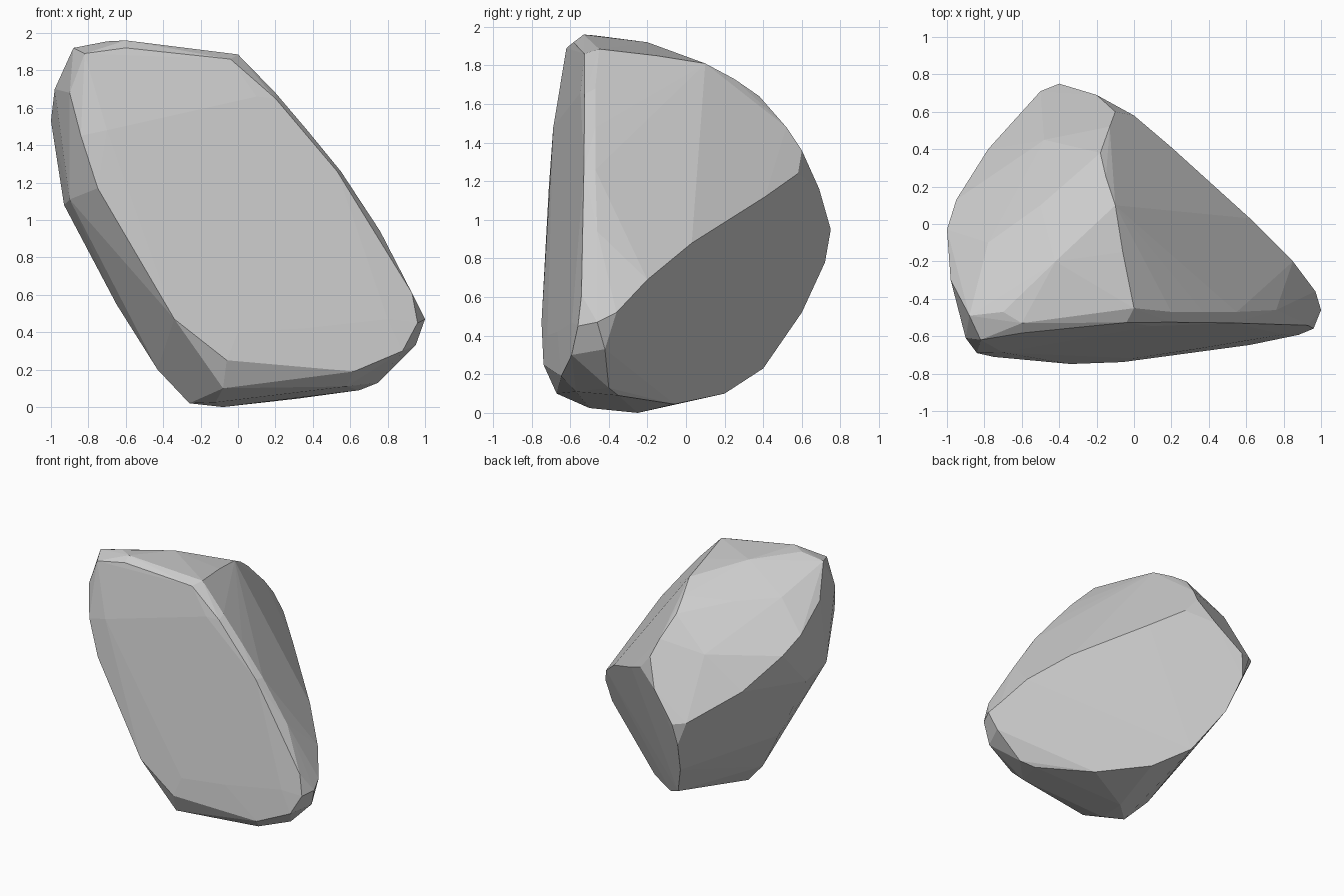
import bpy, bmesh, math


def front(x, z, bulge=0.0):
    """Point on the nearly flat front face of the boulder."""
    return (x, -0.7645 + 0.1474 * x + 0.1407 * z - bulge, z)


# outline and gentle bulge of the front face (x, z, bulge)
front_face = [front(*p) for p in [
    (-0.6, 1.92, 0.0), (-0.82, 1.89, 0.0), (-0.04, 1.86, 0.018),
    (0.2, 1.65, 0.022), (0.53, 1.26, 0.02), (0.93, 0.61, 0.0),
    (0.96, 0.45, 0.0), (0.88, 0.3, 0.0), (0.62, 0.19, 0.0),
    (0.3, 0.25, 0.0), (-0.06, 0.25, 0.0), (-0.34, 0.47, 0.0),
    (-0.75, 1.17, 0.0), (-0.7, 1.48, 0.028), (0.1, 1.66, 0.03),
    (0.35, 0.42, 0.012), (0.8, 0.47, 0.01), (0.0, 0.4, 0.01)]]

# narrow chamfer on the upper left of the front face
front_chamfer = [(-0.84, -0.69, 1.45), (-0.9, -0.61, 1.68), (-0.9, -0.5, 1.11)]

# rounded crown that slopes down to the back left
crown = [
    (-0.6, -0.53, 1.96), (-0.88, -0.49, 1.92), (-0.7, -0.47, 1.955),
    (0.0, -0.45, 1.885), (-0.42, -0.2, 1.92), (-0.06, -0.15, 1.85),
    (-0.1, 0.1, 1.81), (-0.15, 0.25, 1.73), (-0.18, 0.38, 1.64),
    (-0.1, 0.6, 1.36), (-0.5, 0.1, 1.72), (-0.48, 0.45, 1.42),
    (-0.78, -0.1, 1.75), (-0.13, 0.52, 1.48)]

# slight bulge where the right face meets the front
right_bulge = [(0.2, -0.47, 1.68), (0.37, -0.47, 1.48), (0.55, -0.47, 1.26),
               (0.76, -0.46, 0.94)]

# ridge between the right face and the undercut back face
back_ridge = [
    (1.0, -0.46, 0.47), (0.97, -0.36, 0.52), (0.85, -0.2, 0.69),
    (0.62, 0.03, 0.88), (0.2, 0.41, 1.12), (0.0, 0.58, 1.24),
    (-0.2, 0.69, 1.16), (-0.4, 0.75, 0.95), (-0.43, 0.72, 0.78)]

# ridge around the left side
left_ridge = [
    (-0.5, 0.71, 0.97), (-0.78, 0.4, 1.18), (-0.95, 0.13, 1.41),
    (-1.0, -0.03, 1.53), (-0.98, -0.3, 1.7), (-0.93, -0.2, 1.08),
    (-0.65, -0.25, 0.55), (-0.43, -0.36, 0.2)]

# underside
base = [
    (-0.08, -0.25, 0.0), (-0.26, -0.42, 0.02), (-0.12, -0.5, 0.025),
    (-0.08, -0.67, 0.1), (0.32, -0.06, 0.045), (0.0, 0.2, 0.1),
    (-0.21, 0.4, 0.23), (-0.37, 0.6, 0.52), (0.65, -0.35, 0.09),
    (0.75, -0.4, 0.13), (0.58, -0.57, 0.11), (0.95, -0.42, 0.33)]

# wrap all the ridges in one faceted skin
bm = bmesh.new()
for p in (front_face + front_chamfer + crown + right_bulge
          + back_ridge + left_ridge + base):
    bm.verts.new(p)
bmesh.ops.convex_hull(bm, input=bm.verts[:])
bmesh.ops.delete(bm, geom=[v for v in bm.verts if not v.link_faces], context='VERTS')
bmesh.ops.dissolve_limit(bm, angle_limit=math.radians(1),
                         verts=bm.verts[:], edges=bm.edges[:])
bmesh.ops.recalc_face_normals(bm, faces=bm.faces[:])

mesh = bpy.data.meshes.new("boulder")
bm.to_mesh(mesh)
bm.free()
boulder = bpy.data.objects.new("boulder", mesh)
bpy.context.collection.objects.link(boulder)
